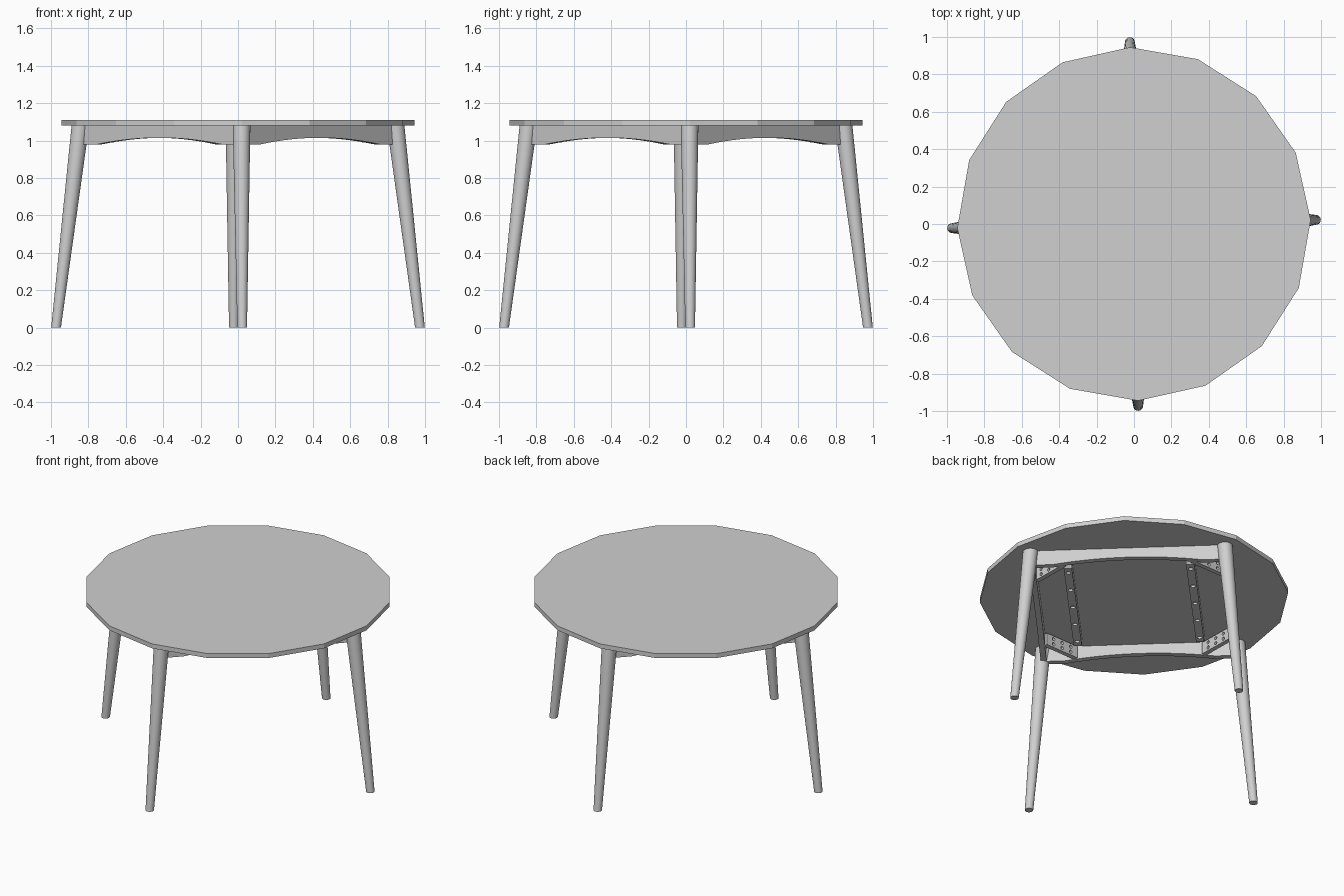
import bpy, bmesh, math
from mathutils import Matrix, Vector

if "Cube" in bpy.data.objects:
    bpy.data.objects.remove(bpy.data.objects["Cube"])

TURN = math.radians(1.3)      # slight twist of the whole table
TOP_Z, UNDER_Z, APRON_Z = 1.11, 1.08, 0.98

grey = bpy.data.materials.new("light grey")
grey.use_nodes = True
grey.diffuse_color = (0.63, 0.63, 0.63, 1)
grey.node_tree.nodes["Principled BSDF"].inputs["Base Color"].default_value = (0.63, 0.63, 0.63, 1)


def finish(name, bm, angle=0.0, smooth=False):
    """Turn a bmesh into an object, rotated about the table's axis."""
    bmesh.ops.recalc_face_normals(bm, faces=bm.faces)
    mesh = bpy.data.meshes.new(name)
    bm.to_mesh(mesh)
    bm.free()
    mesh.materials.append(grey)
    ob = bpy.data.objects.new(name, mesh)
    ob.rotation_euler.z = angle + TURN
    bpy.context.collection.objects.link(ob)
    if smooth:
        bpy.ops.object.select_all(action="DESELECT")
        ob.select_set(True)
        bpy.context.view_layer.objects.active = ob
        bpy.ops.object.shade_smooth_by_angle(angle=math.radians(40))
    return ob


def extrude(outline, direction):
    """Solid made by sweeping a closed outline along a direction."""
    bm = bmesh.new()
    face = bm.faces.new([bm.verts.new(p) for p in outline])
    moved = bmesh.ops.extrude_face_region(bm, geom=[face])["geom"]
    verts = [v for v in moved if isinstance(v, bmesh.types.BMVert)]
    bmesh.ops.translate(bm, verts=verts, vec=direction)
    return bm


def drill(ob, centres, radius, depth, turn):
    """Cut a row of round holes, using a hidden cutter."""
    bm = bmesh.new()
    for c in centres:
        bmesh.ops.create_cone(bm, cap_ends=True, segments=12, radius1=radius, radius2=radius,
                              depth=depth, matrix=Matrix.Translation(c) @ turn)
    cutter = finish(ob.name + "_hole_cutter", bm, ob.rotation_euler.z - TURN)
    cutter.hide_render = True
    cutter.hide_viewport = True
    mod = ob.modifiers.new("holes", "BOOLEAN")
    mod.operation = "DIFFERENCE"
    mod.solver = "EXACT"
    mod.object = cutter


# Sixteen-sided table top
bm = bmesh.new()
rim = [Vector((0.945 * math.cos(i * math.tau / 16), 0.945 * math.sin(i * math.tau / 16), UNDER_Z))
       for i in range(16)]
bm.free()
finish("table_top", extrude(rim, (0, 0, TOP_Z - UNDER_Z)))

# Four splayed, tapered round legs
for i, side in enumerate(("left", "back", "right", "front")):
    bm = bmesh.new()
    bmesh.ops.create_cone(bm, cap_ends=True, segments=24, radius1=0.026, radius2=0.047,
                          depth=UNDER_Z, matrix=Matrix.Translation((0, 0, UNDER_Z / 2)))
    for v in bm.verts:
        v.co.x += 0.973 - 0.13 * v.co.z / UNDER_Z
    finish(side + "_leg", bm, i * math.pi / 2, smooth=True)

    # Corner brace behind each leg, with bolt holes
    y0, x0 = 0.125, 0.665
    plate = [(x0, -y0, 0.99), (x0, y0, 0.99), (x0, y0, 1.07), (x0, -y0, 1.07)]
    brace = finish(side + "_corner_brace", extrude(plate, (0.03, 0, 0)), i * math.pi / 2)
    spots = [(x0 + 0.015, y, z) for y in (-0.07, 0, 0.07) for z in (1.012, 1.048)]
    drill(brace, spots, 0.011, 0.08, Matrix.Rotation(math.pi / 2, 4, "Y"))

# Four arched aprons joining the legs
for i, side in enumerate(("back_left", "back_right", "front_right", "front_left")):
    half, span, rise, face_y = 0.58, 0.46, 0.035, 0.572
    arch = [(span * t / 8, face_y, APRON_Z + rise * (1 - (t / 8) ** 2)) for t in range(-8, 9)]
    outline = ([(-half, face_y, UNDER_Z), (-half, face_y, APRON_Z)] + arch
               + [(half, face_y, APRON_Z), (half, face_y, UNDER_Z)])
    finish(side + "_apron", extrude(outline, (0, 0.036, 0)), i * math.pi / 2 - math.pi / 4)

# Two mounting rails under the top, with clipped lower ends and screw holes
for i, side in ((1, "back_right"), (3, "front_left")):
    half, low, clip = 0.5, 1.025, 0.025
    outline = [(-half, 0.35, UNDER_Z), (-half, 0.35, low + clip), (-half + clip, 0.35, low),
               (half - clip, 0.35, low), (half, 0.35, low + clip), (half, 0.35, UNDER_Z)]
    rail = finish(side + "_rail", extrude(outline, (0, 0.05, 0)), i * math.pi / 2 - math.pi / 4)
    spots = [(x, 0.375, low) for x in (-0.42, -0.21, 0, 0.21, 0.42)]
    drill(rail, spots, 0.015, 0.03, Matrix.Identity(4))
